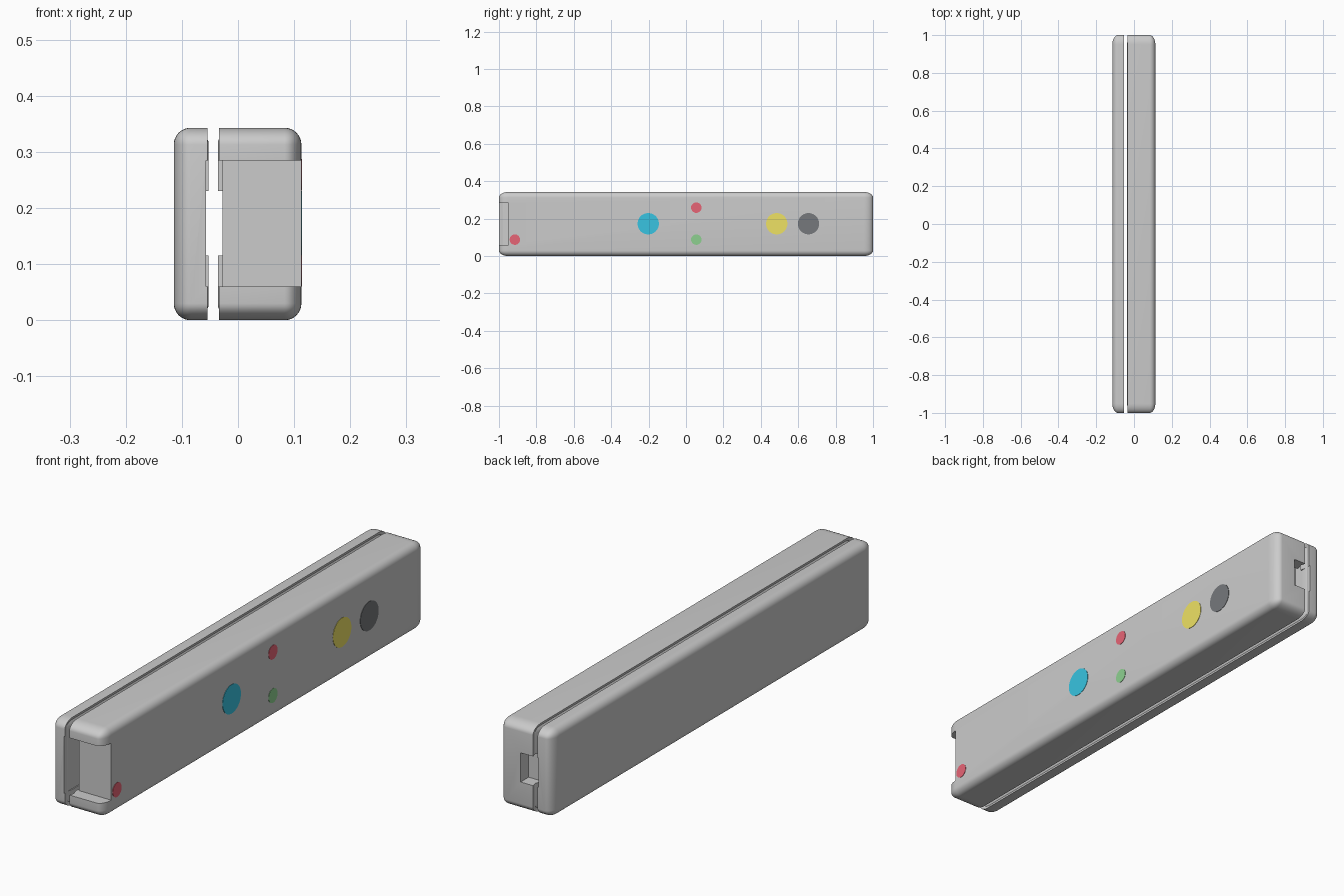
import bpy, bmesh
from mathutils import Vector, Matrix

if "Cube" in bpy.data.objects:
    bpy.data.objects.remove(bpy.data.objects["Cube"])

HEIGHT = 0.343
X_MIN, X_MAX = -0.1145, 0.113
Y_STRETCH = 1 / 0.6          # ends have longer, elliptical rounding


def make_object(name, bm):
    mesh = bpy.data.meshes.new(name)
    bm.to_mesh(mesh)
    bm.free()
    obj = bpy.data.objects.new(name, mesh)
    bpy.context.collection.objects.link(obj)
    return obj


def box_bmesh(lo, hi):
    bm = bmesh.new()
    bmesh.ops.create_cube(bm, size=1)
    lo, hi = Vector(lo), Vector(hi)
    for v in bm.verts:
        v.co = Vector(((hi[i] - lo[i]) * v.co[i] + (hi[i] + lo[i]) / 2 for i in range(3)))
    return bm


def half_shell(name, cut_x, side, groove, lip):
    """Rounded box split at cut_x, with a shallow groove running round the seam."""
    bm = box_bmesh((X_MIN, -0.6, 0), (X_MAX, 0.6, HEIGHT))
    bmesh.ops.bevel(bm, geom=bm.edges[:], offset=0.03, segments=8,
                    profile=0.5, affect='EDGES')
    bmesh.ops.bisect_plane(bm, geom=bm.verts[:] + bm.edges[:] + bm.faces[:],
                           plane_co=(cut_x, 0, 0), plane_no=(-side, 0, 0),
                           clear_outer=True)
    rim = [e for e in bm.edges if e.is_boundary]
    face = bmesh.ops.contextual_create(bm, geom=rim)['faces'][0]
    # outer lip -> groove -> inner mating face
    for x in (cut_x + side * groove, cut_x - side * lip):
        bmesh.ops.inset_region(bm, faces=[face], thickness=0.012,
                               use_even_offset=True)
        for v in face.verts:
            v.co.x = x
    bmesh.ops.scale(bm, vec=(1, Y_STRETCH, 1), verts=bm.verts)
    bmesh.ops.recalc_face_normals(bm, faces=bm.faces)
    return make_object(name, bm)


def carve(obj, cutters):
    bpy.context.view_layer.objects.active = obj
    for cutter in cutters:
        mod = obj.modifiers.new("cut", 'BOOLEAN')
        mod.operation = 'DIFFERENCE'
        mod.solver = 'EXACT'
        mod.object = cutter
        bpy.ops.object.modifier_apply(modifier=mod.name)
    bpy.ops.object.select_all(action='DESELECT')
    obj.select_set(True)
    bpy.ops.object.shade_smooth_by_angle(angle=0.52)


# Cutters: shallow inner recess, front window, rear cable notch
cutters = [make_object(n, box_bmesh(lo, hi)) for n, lo, hi in (
    ("recess_cutter", (-0.057, -1.1, 0.06), (-0.028, 0.95, 0.285)),
    ("window_cutter", (-0.045, -1.1, 0.06), (0.2, -0.95, 0.285)),
    ("notch_cutter", (-0.057, 0.95, 0.115), (0.02, 1.1, 0.23)),
)]

# Two halves of the case, with an open seam between
for shell in (half_shell("back_shell", -0.054, -1, 0.005, 0.001),
              half_shell("front_shell", -0.034, 1, 0.005, 0.002)):
    carve(shell, cutters)

for c in cutters:
    bpy.data.objects.remove(c)

# Coloured buttons and lights on the right face
COLORS = {"red": (0.8, 0.13, 0.18, 1), "blue": (0.04, 0.55, 0.75, 1),
          "green": (0.27, 0.63, 0.28, 1), "yellow": (0.86, 0.76, 0.13, 1),
          "black": (0.18, 0.19, 0.2, 1)}
mats = {}
for key, rgba in COLORS.items():
    mats[key] = bpy.data.materials.new(key)
    mats[key].diffuse_color = rgba

for name, color, y, z, r in (
        ("corner_light", "red", -0.915, 0.088, 0.028),
        ("upper_light", "red", 0.055, 0.259, 0.028),
        ("lower_light", "green", 0.055, 0.088, 0.028),
        ("blue_button", "blue", -0.202, 0.173, 0.057),
        ("yellow_button", "yellow", 0.485, 0.173, 0.057),
        ("black_button", "black", 0.655, 0.173, 0.057)):
    bm = bmesh.new()
    bmesh.ops.create_cone(bm, cap_ends=True, segments=48, radius1=r, radius2=r,
                          depth=0.003, matrix=Matrix.Rotation(1.5707963, 4, 'Y'))
    bmesh.ops.translate(bm, vec=(X_MAX, y, z), verts=bm.verts)
    disc = make_object(name, bm)
    disc.data.materials.append(mats[color])

for m in bpy.data.materials:
    if m.users and not m.is_grease_pencil:
        m.use_nodes = True
        m.node_tree.nodes["Principled BSDF"].inputs["Base Color"].default_value = m.diffuse_color
